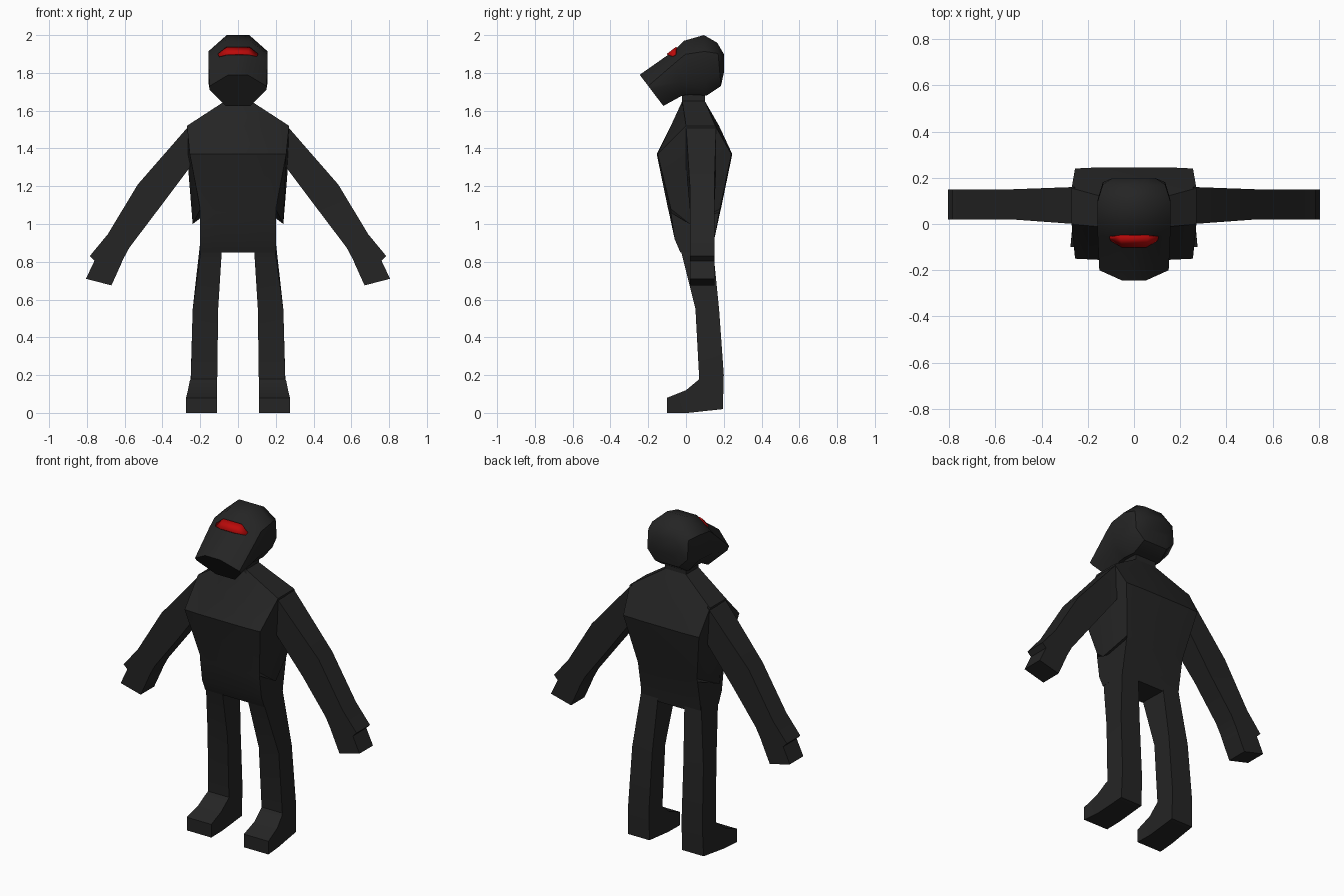
import bpy
import bmesh
import math

# Remove the default cube only
default_cube = bpy.data.objects.get("Cube")
if default_cube:
    bpy.data.objects.remove(default_cube, do_unlink=True)


def make_material(name, red, green, blue):
    material = bpy.data.materials.new(name)
    material.use_nodes = True
    colour = (red, green, blue, 1)
    material.diffuse_color = colour
    shader = next(n for n in material.node_tree.nodes if n.type == "BSDF_PRINCIPLED")
    shader.inputs["Base Color"].default_value = colour
    return material


charcoal = make_material("charcoal", .018, .018, .018)
visor_red = make_material("visor red", .5, .003, .003)


def finish(name, bm, material, angle):
    """Turn a bmesh into a named, coloured and shaded object."""
    bmesh.ops.recalc_face_normals(bm, faces=bm.faces)
    mesh = bpy.data.meshes.new(name)
    bm.to_mesh(mesh)
    bm.free()
    mesh.materials.append(material)
    part = bpy.data.objects.new(name, mesh)
    bpy.context.collection.objects.link(part)
    bpy.ops.object.select_all(action="DESELECT")
    part.select_set(True)
    bpy.context.view_layer.objects.active = part
    bpy.ops.object.shade_smooth_by_angle(angle=math.radians(angle))
    return part


def loft(name, rings, material=charcoal, angle=25):
    """Skin a closed body over matching rings of points and cap both ends."""
    bm = bmesh.new()
    loops = [[bm.verts.new(point) for point in ring] for ring in rings]
    for lower, upper in zip(loops, loops[1:]):
        for i in range(len(lower)):
            j = (i + 1) % len(lower)
            bm.faces.new((lower[i], lower[j], upper[j], upper[i]))
    bm.faces.new(loops[0])
    bm.faces.new(loops[-1])
    return finish(name, bm, material, angle)


def symmetric_ring(half):
    """Complete a half outline, given on the +x side, with its reflection."""
    return half + [(-x, y, z) for x, y, z in reversed(half)]


# Torso: height, front inner x and y, front outer x and y,
# flank x, y and height, back outer x and y, back inner y
torso_sections = [
    (1.65, .03, -.02, .07, -.02, .07, .04, 1.65, .07, .10, .10),
    (1.52, .10, -.08, .27, .0, .27, .08, 1.52, .27, .155, .175),
    (1.37, .15, -.155, .255, -.15, .27, .08, 1.37, .255, .24, .245),
    (1.08, .12, -.095, .2, -.08, .24, .02, 1.0, .2, .18, .185),
    (1.06, .12, -.09, .2, -.08, .2, .02, 1.03, .2, .175, .18),
    (.92, .12, -.06, .2, -.06, .2, .04, .92, .2, .15, .15),
    (.85, .1, -.03, .2, -.03, .2, .04, .85, .2, .14, .14),
]
torso_rings = []
for z, inner, front_in, outer, front_out, flank, mid, low, rear, back_out, back_in in torso_sections:
    torso_rings.append(symmetric_ring([
        (inner, front_in, z), (outer, front_out, z), (flank, mid, low),
        (rear, back_out, z), (inner, back_in, z),
    ]))
loft("torso", torso_rings)

# Neck
loft("neck", [symmetric_ring([(.07, -.02, z), (.07, .1, z)]) for z in (1.62, 1.74)])

# Head, from muzzle to back of skull: top y and z, bottom y and z,
# half widths at top, side and bottom, and the span of the side wall
head_sections = [
    (-.245, 1.79, -.12, 1.625, .05, .15, .065, .36, .48),
    (-.06, 1.92, -.02, 1.68, .06, .157, .09, .25, .7),
    (-.01, 1.97, .02, 1.685, .065, .157, .09, .25, .75),
    (.095, 2.0, .11, 1.68, .06, .157, .09, .27, .75),
    (.165, 1.96, .185, 1.73, .06, .135, .08, .25, .75),
    (.2, 1.9, .2, 1.8, .06, .09, .06, .3, .7),
]
head_rings = []
for top_y, top_z, low_y, low_z, top, side, low, start, end in head_sections:
    def along(x, t):
        return (x, top_y + (low_y - top_y) * t, top_z + (low_z - top_z) * t)
    head_rings.append(symmetric_ring([
        along(top, 0), along(side, start), along(side, end), along(low, 1)]))
loft("head", head_rings, angle=42)

# Visor: a thin curved plate lying on the brow
bm = bmesh.new()
upper_edge = [(.105, -.055, 1.898), (.06, -.05, 1.935)]
lower_edge = [(.1, -.07, 1.886), (.05, -.1, 1.897)]
upper, lower = [[bm.verts.new(p) for p in symmetric_ring(edge)]
                for edge in (upper_edge, lower_edge)]
for i in range(len(upper) - 1):
    bm.faces.new((upper[i], upper[i + 1], lower[i + 1], lower[i]))
visor = finish("visor", bm, visor_red, 42)
thickness = visor.modifiers.new("thickness", "SOLIDIFY")
thickness.thickness = .008
thickness.offset = 0

# Arm: top x and z, bottom x and z, front y, back y
arm_sections = [
    (.255, 1.525, .255, 1.3, .0, .16),
    (.53, 1.21, .42, 1.08, .02, .15),
    (.69, .945, .575, .875, .02, .15),
    (.785, .83, .61, .81, .02, .15),
    (.76, .805, .618, .79, .02, .15),
    (.805, .71, .67, .675, .02, .15),
]

# Leg and foot: front y and z, back y and z, inner x, outer x
leg_sections = [
    (-.03, .87, .135, .95, .085, .195),
    (.05, .55, .175, .55, .105, .24),
    (.07, .18, .2, .2, .11, .25),
    (.06, .17, .195, .02, .11, .255),
    (.0, .12, .01, .0, .112, .265),
    (-.1, .08, -.1, .0, .11, .275),
]

for side_name, s in (("left", 1), ("right", -1)):
    loft(side_name + "_arm", [
        [(s * tx, front, tz), (s * tx, back, tz), (s * bx, back, bz), (s * bx, front, bz)]
        for tx, tz, bx, bz, front, back in arm_sections])
    loft(side_name + "_leg", [
        [(s * inner, fy, fz), (s * outer, fy, fz), (s * outer, by, bz), (s * inner, by, bz)]
        for fy, fz, by, bz, inner, outer in leg_sections])
